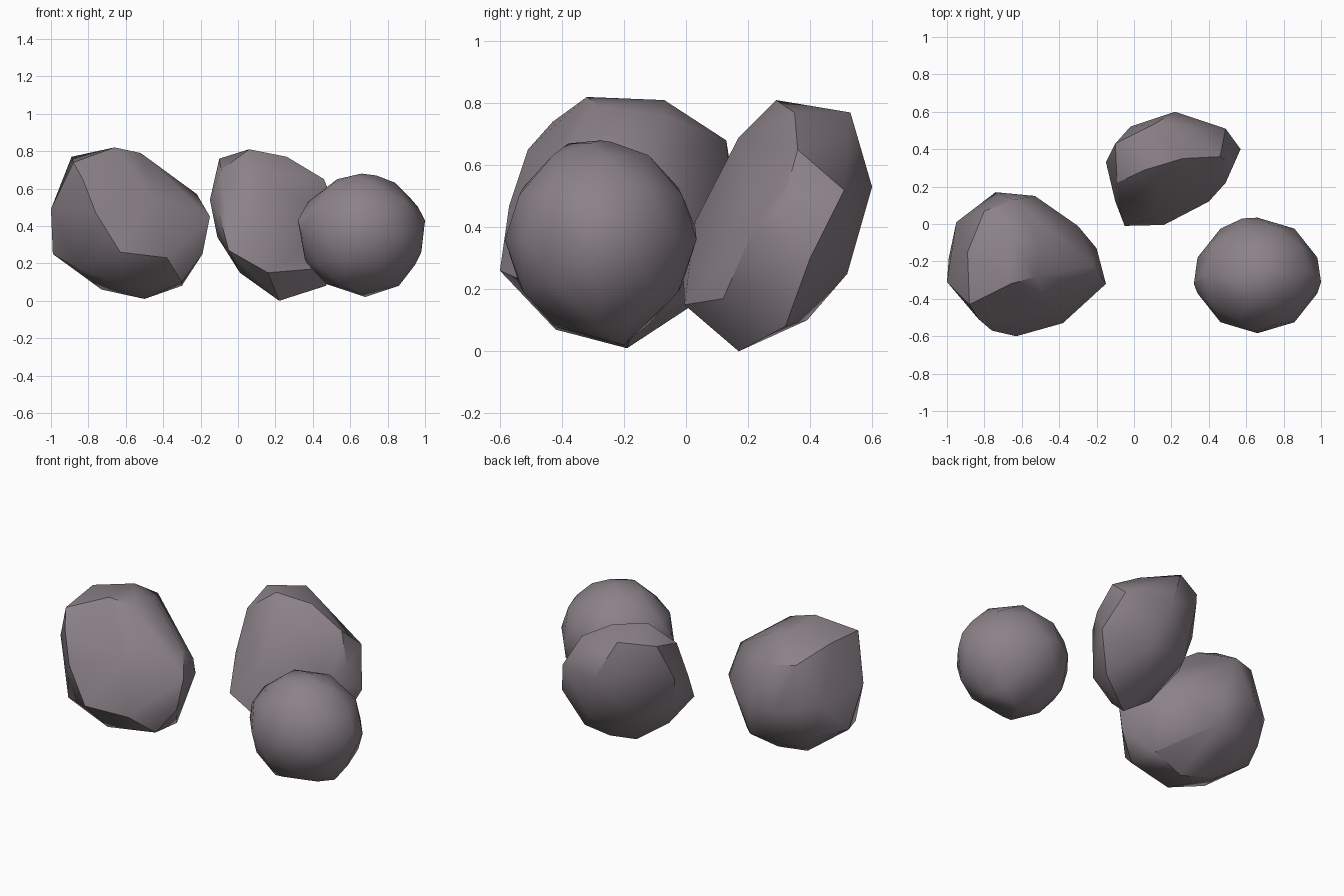
import bpy, bmesh, math

stone = bpy.data.materials.new("stone")
stone.diffuse_color = (.26, .223, .247, 1)


def rock(name, corners, core=None):
    """Convex boulder stretched over chipped corners and an optional rounded core."""
    bm = bmesh.new()
    if core:
        centre, radii = core
        bmesh.ops.create_icosphere(bm, subdivisions=2, radius=1)
        bmesh.ops.scale(bm, vec=radii, verts=bm.verts)
        bmesh.ops.translate(bm, vec=centre, verts=bm.verts)
        bmesh.ops.delete(bm, geom=bm.edges[:], context='EDGES_FACES')
    for c in corners:
        bm.verts.new(c)
    bmesh.ops.convex_hull(bm, input=bm.verts)
    loose = [v for v in bm.verts if not v.link_faces]
    bmesh.ops.delete(bm, geom=loose, context='VERTS')
    bmesh.ops.recalc_face_normals(bm, faces=bm.faces)
    mesh = bpy.data.meshes.new(name)
    bm.to_mesh(mesh)
    bm.free()
    mesh.materials.append(stone)
    obj = bpy.data.objects.new(name, mesh)
    bpy.context.collection.objects.link(obj)
    # soft across shallow angles, crisp on the cut edges
    bpy.ops.object.select_all(action='DESELECT')
    obj.select_set(True)
    bpy.context.view_layer.objects.active = obj
    bpy.ops.object.shade_smooth_by_angle(angle=math.radians(35))


# Large left boulder: crown, waist, underside
rock("left_rock", [
    (-.88, -.43, .74), (-.89, -.15, .77), (-.66, -.32, .82), (-.66, -.07, .81),
    (-.52, -.28, .79), (-.52, -.07, .76), (-.80, .07, .69), (-.64, .13, .68),
    (-1.0, -.31, .49), (-.83, -.51, .65), (-.76, -.57, .47), (-.45, -.47, .54),
    (-.22, -.22, .57), (-.15, -.32, .45), (-.20, -.13, .40), (-.30, -.01, .42),
    (-.53, .15, .40), (-.74, .17, .42), (-.95, .01, .45), (-.89, .02, .25),
    (-.99, -.18, .25), (-.87, -.42, .18), (-.63, -.60, .26), (-.38, -.53, .23),
    (-.19, -.33, .25), (-.53, .13, .22), (-.73, -.15, .06), (-.60, -.42, .07),
    (-.50, -.19, .01), (-.30, -.17, .08), (-.30, -.38, .10),
])

# Tall slab-like rear boulder: crown, front slope, chipped side, back and underside
rock("rear_rock", [
    (.06, .29, .81), (.26, .35, .77), (.46, .36, .65), (-.10, .43, .76),
    (.10, .53, .77), (-.02, .52, .62), (-.09, .22, .70),
    (.13, .17, .69), (.10, .03, .42), (-.10, .12, .46), (-.05, -.01, .27),
    (.16, -.005, .15), (.40, .12, .17), (.49, .22, .40),
    (.53, .31, .47), (.57, .40, .30), (.49, .51, .52), (.22, .60, .53),
    (-.15, .33, .54), (-.11, .26, .34), (.01, .15, .15), (.01, .46, .30),
    (.30, .52, .25), (.25, .39, .10), (.47, .32, .08), (.22, .17, 0),
])

# Small rounded boulder on the right: round core with a few worn corners
rock("right_rock", [
    (.32, -.32, .43), (1.0, -.31, .43), (.98, -.30, .26), (.37, -.30, .20),
    (.92, -.25, .55), (.53, -.30, .65), (.74, -.31, .67), (.67, -.24, .675),
    (.62, -.38, .67), (.68, -.20, .02), (.58, .03, .40),
    (.55, -.42, .08), (.47, -.27, .09), (.86, -.28, .08),
], core=((.66, -.275, .36), (.337, .309, .32)))
